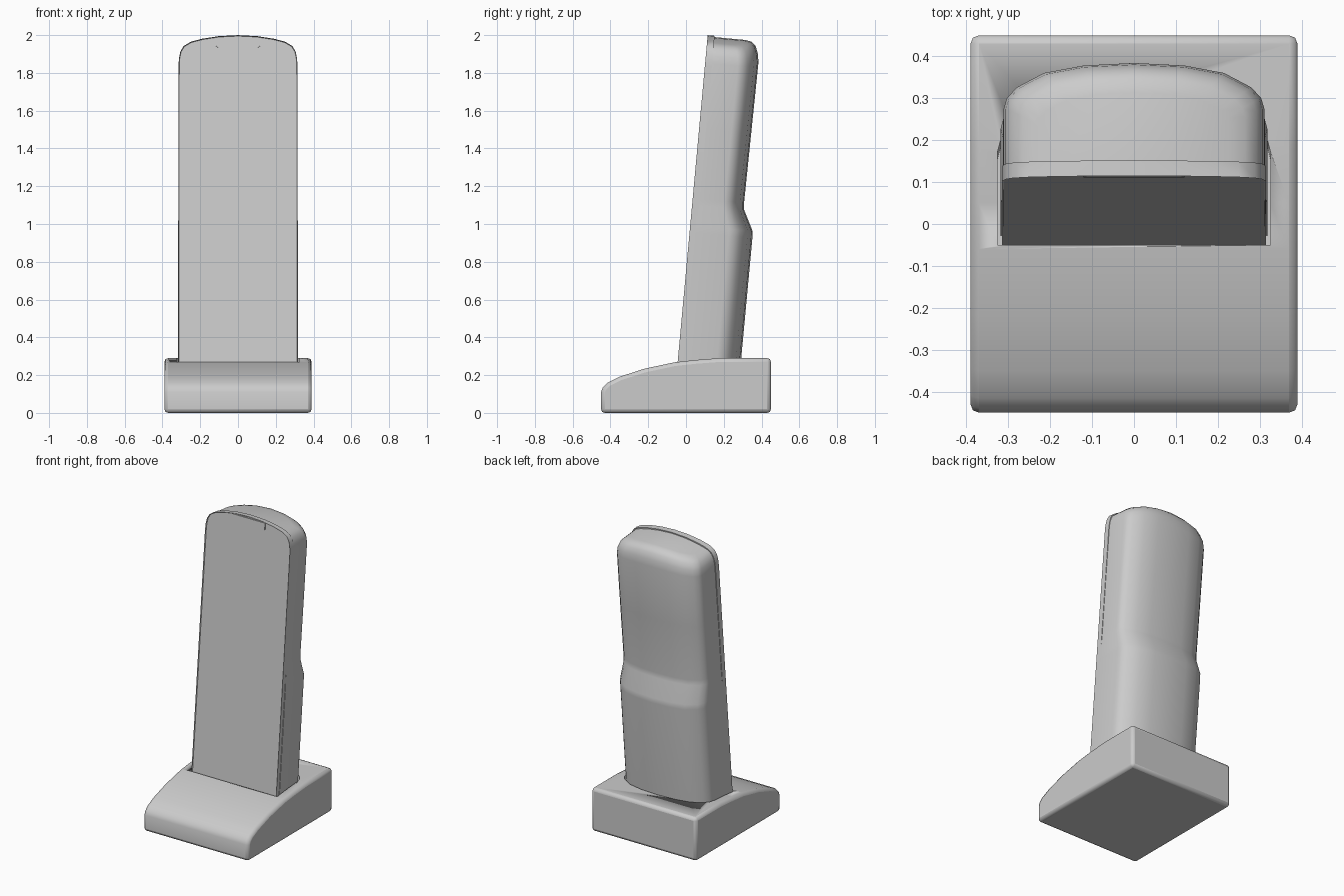
import bpy, bmesh, math
from mathutils import Matrix

if "Cube" in bpy.data.objects:
    bpy.data.objects.remove(bpy.data.objects["Cube"])

grey = bpy.data.materials.new("light_grey")
grey.diffuse_color = (0.6, 0.6, 0.6, 1)
grey.use_nodes = True
grey.node_tree.nodes["Principled BSDF"].inputs["Base Color"].default_value = grey.diffuse_color

# Leaning frame of the handset: x across, y depth from the front face, z along it
LEAN = Matrix.Translation((0, -0.045, 0.26)) @ Matrix.Rotation(math.radians(-5.25), 4, 'X')


def finish(name, bm, matrix=None, angle=40):
    bmesh.ops.recalc_face_normals(bm, faces=bm.faces)
    mesh = bpy.data.meshes.new(name)
    bm.to_mesh(mesh)
    bm.free()
    mesh.materials.append(grey)
    ob = bpy.data.objects.new(name, mesh)
    bpy.context.collection.objects.link(ob)
    if matrix:
        ob.matrix_world = matrix
    bpy.ops.object.select_all(action='DESELECT')
    ob.select_set(True)
    bpy.context.view_layer.objects.active = ob
    bpy.ops.object.shade_smooth_by_angle(angle=math.radians(angle))
    return ob


def prism(points, axis, a, b):
    """Extrude a closed outline along x (axis 0) or y (axis 1)."""
    bm = bmesh.new()
    def place(p, t):
        return (t, p[0], p[1]) if axis == 0 else (p[0], t, p[1])
    r0 = [bm.verts.new(place(p, a)) for p in points]
    r1 = [bm.verts.new(place(p, b)) for p in points]
    n = len(points)
    for i in range(n):
        j = (i + 1) % n
        bm.faces.new((r0[i], r0[j], r1[j], r1[i]))
    return bm, bm.faces.new(r0), bm.faces.new(r1)


# Half section of the handset back: width fraction, depth fraction
HALF = [(1, .62), (.975, .71), (.9, .80), (.69, .92), (.385, .98), (0, 1)]
SECTION = HALF + [(-f, d) for f, d in reversed(HALF[:-1])]


def loft(rows, front):
    """Skin D-shaped sections; each row is height, half width, depth, arch."""
    bm = bmesh.new()
    rings = []
    for h, w, dep, arch in rows:
        def z(f):
            return h + arch * (1 - f * f)
        back = [bm.verts.new((f * w, d * dep, z(f))) for f, d in SECTION]
        face = [bm.verts.new((f * w, front, z(f))) for f, d in SECTION]
        rings.append(back + face[::-1])
    n = len(rings[0])
    for a, b in zip(rings, rings[1:]):
        for i in range(n):
            j = (i + 1) % n
            bm.faces.new((a[i], a[j], b[j], b[i]))
    for r in (rings[0], rings[-1]):
        for i in range(n // 2 - 1):
            bm.faces.new((r[i], r[i + 1], r[n - 2 - i], r[n - 1 - i]))
    return bm


# Handset back shell with the grip step and rounded top
rows = [(-.13, .318, .333, 0), (.70, .318, .334, 0), (.735, .318, .332, 0),
        (.845, .312, .276, 0), (.88, .312, .273, 0), (1.25, .312, .277, .01),
        (1.60, .311, .281, .03), (1.64, .306, .273, .035), (1.675, .292, .258, .038),
        (1.698, .265, .235, .036), (1.708, .23, .20, .032)]
finish("handset_shell", loft(rows, 0.03), LEAN)

# Handset front plate with a raised rim around a shallow recess
half = [(.315, -.13), (.315, 1.58), (.313, 1.62), (.305, 1.66), (.288, 1.689),
        (.25, 1.712), (.19, 1.728), (.10, 1.742), (0, 1.747)]
outline = half + [(-x, z) for x, z in reversed(half[:-1])]
bm, front_face, back_face = prism(outline, 1, 0, 0.037)
bmesh.ops.inset_region(bm, faces=[front_face], thickness=0.012, depth=0)
bmesh.ops.inset_region(bm, faces=[front_face], thickness=0.004, depth=-0.008)
finish("handset_front", bm, LEAN, 30)

# Earpiece tab under the rim
tab = [(-.12, 1.735), (-.12, 1.692), (-.105, 1.682), (.105, 1.682), (.12, 1.692), (.12, 1.735)]
bm, _, _ = prism(tab, 1, 0.001, 0.02)
finish("earpiece_tab", bm, LEAN, 30)

# Cradle base from its side profile
side = [(-.45, 0), (-.45, .11), (-.44, .135), (-.415, .16), (-.35, .192), (-.22, .234),
        (-.06, .268), (.05, .28), (.18, .29), (.45, .29), (.45, 0)]
bm, _, _ = prism(side, 0, -.39, .39)
base = finish("cradle_base", bm, None, 40)
bev = base.modifiers.new("soft_edges", 'BEVEL')
bev.width = 0.02
bev.segments = 2
bev.limit_method = 'ANGLE'
bev.angle_limit = math.radians(40)

# Slot the handset stands in
slot = finish("slot_cutter", loft([(-.14, .326, .341, 0), (.3, .326, .341, 0)], -0.006), LEAN)
slot.hide_render = True
slot.hide_set(True)
cut = base.modifiers.new("slot", 'BOOLEAN')
cut.operation = 'DIFFERENCE'
cut.solver = 'EXACT'
cut.object = slot
# Keep the smoothing step last, after bevel and cut
for i, m in enumerate(list(base.modifiers)):
    if m.type == 'NODES':
        base.modifiers.move(i, len(base.modifiers) - 1)
        break
